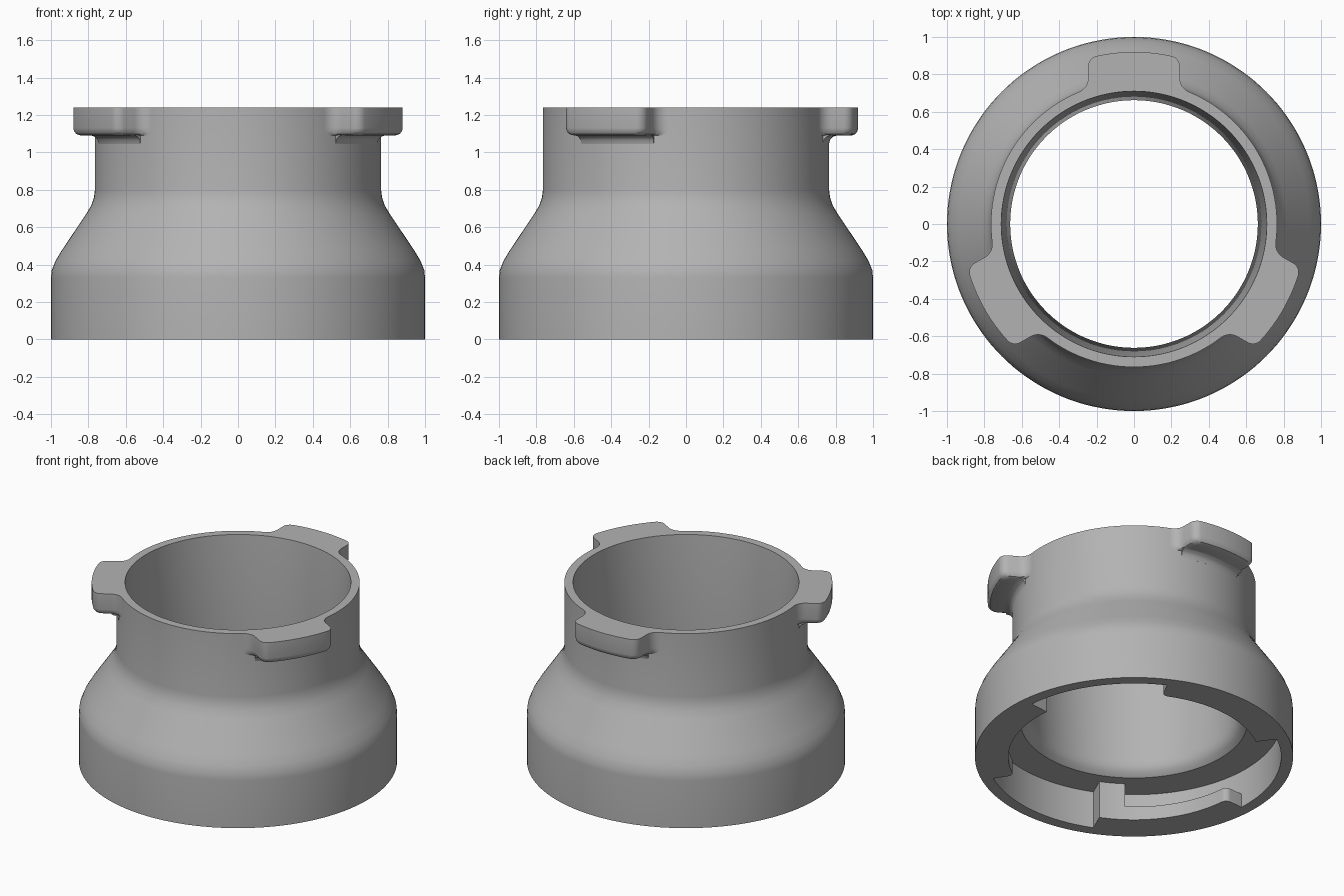
import bpy, bmesh
from math import sin, cos, pi, radians, sqrt, atan2, hypot

cube = bpy.data.objects.get("Cube")
if cube:
    bpy.data.objects.remove(cube, do_unlink=True)

grey = bpy.data.materials.new("plain grey")
grey.use_nodes = True
colour = (0.45, 0.45, 0.45, 1)
grey.diffuse_color = colour
grey.node_tree.nodes["Principled BSDF"].inputs["Base Color"].default_value = colour


def finish(name, bm):
    bmesh.ops.recalc_face_normals(bm, faces=bm.faces[:])
    mesh = bpy.data.meshes.new(name)
    bm.to_mesh(mesh)
    bm.free()
    obj = bpy.data.objects.new(name, mesh)
    bpy.context.collection.objects.link(obj)
    mesh.materials.append(grey)
    bpy.ops.object.select_all(action='DESELECT')
    obj.select_set(True)
    bpy.context.view_layer.objects.active = obj
    bpy.ops.object.shade_smooth_by_angle(angle=radians(32))
    return obj


def bridge(bm, a, b):
    for i in range(len(a)):
        j = (i + 1) % len(a)
        bm.faces.new((a[i], a[j], b[j], b[i]))


def lathe(name, profile, start=0, end=360, steps=144):
    """Revolve a closed (radius, height) profile between two angles."""
    bm = bmesh.new()
    full = end - start == 360
    rings = []
    for k in range(steps if full else steps + 1):
        a = radians(start + (end - start) * k / steps)
        rings.append([bm.verts.new((r * cos(a), r * sin(a), z)) for r, z in profile])
    for a, b in zip(rings, rings[1:]):
        bridge(bm, a, b)
    if full:
        bridge(bm, rings[-1], rings[0])
    else:
        bm.faces.new(rings[0])
        bm.faces.new(rings[-1])
    return finish(name, bm)


def loft(name, levels, turn):
    """Stack plan outlines, given as (height, outline), turned about z."""
    bm = bmesh.new()
    c, s = cos(radians(turn)), sin(radians(turn))
    rings = [[bm.verts.new((x * c - y * s, x * s + y * c, z)) for x, y in outline]
             for z, outline in levels]
    for a, b in zip(rings, rings[1:]):
        bridge(bm, a, b)
    bm.faces.new(rings[0])
    bm.faces.new(rings[-1])
    return finish(name, bm)


def arc(cx, cy, r, a0, a1, n):
    return [(cx + r * cos(a0 + (a1 - a0) * i / n), cy + r * sin(a0 + (a1 - a0) * i / n))
            for i in range(n + 1)]


# Hollow body: outer shoulder, tapered bore and lower socket
NECK, SOCKET, CEILING, TOP = 0.765, 0.925, 0.26, 1.24
outside = [(1, 0), (1, 0.33), (0.996, 0.37), (0.976, 0.42), (0.94, 0.48),
           (0.815, 0.665), (0.785, 0.715), (0.77, 0.76), (NECK, 0.8), (NECK, TOP)]
bore = [(0.71, TOP), (0.662, 0.36), (0.667, 0.32), (0.685, 0.285), (0.715, CEILING)]
lathe("body", outside + bore + [(SOCKET, CEILING), (SOCKET, 0)])


# Locking tabs around the top rim
def tab_outline(shrink):
    w, reach, fillet, corner = 0.245 - shrink, 0.92 - shrink, 0.08, 0.055
    fx = w + fillet
    fy = sqrt((NECK + fillet) ** 2 - fx ** 2)
    kx = w - corner
    ky = sqrt((reach - corner) ** 2 - kx ** 2)
    touch = atan2(fy, fx)
    root = arc(fx, fy, fillet, pi + touch, pi, 8)
    outer = arc(kx, ky, corner, 0, atan2(ky, kx), 8)
    half = root + outer
    edge = atan2(ky, kx)
    rim = arc(0, 0, reach, edge, pi - edge, 12)[1:-1]
    inner = arc(0, 0, NECK - 0.015, pi - touch, touch, 16)
    return half + rim + [(-x, y) for x, y in reversed(half)] + inner


tab_levels = [(TOP, 0), (1.13, 0), (1.112, 0.004), (1.098, 0.014), (1.09, 0.035)]
under = [(0.75, 1.04), (NECK, 1.045), (0.77, 1.066), (0.783, 1.082),
         (0.81, 1.092), (0.75, 1.092)]
for i, turn in enumerate((0, 120, 240)):
    loft(f"locking_tab_{i + 1}", [(z, tab_outline(d)) for z, d in tab_levels], turn)
    lathe(f"tab_underside_fillet_{i + 1}", under, 90 + turn - 17, 90 + turn + 17, 16)

# Inner locking lips and end stops in the socket
LIP, LIP_TOP, ROUND = 0.79, 0.095, 0.04
first, stop, last = radians(63), radians(114), radians(126)
turn_in = (LIP + ROUND)
lead = first + ROUND / turn_in
rounded = arc(turn_in * cos(lead), turn_in * sin(lead), ROUND,
              first - pi / 2, lead - pi, 8)
deep = SOCKET + 0.004
lip = rounded + arc(0, 0, LIP, lead, stop, 24)[1:] + arc(0, 0, deep, stop, first, 26)
block = arc(0, 0, LIP, stop, last, 6) + arc(0, 0, deep, last, stop, 6)
for i, turn in enumerate((0, 120, 240)):
    loft(f"locking_lip_{i + 1}", [(0, lip), (LIP_TOP, lip)], turn)
    loft(f"end_stop_{i + 1}", [(0, block), (CEILING + 0.004, block)], turn)
